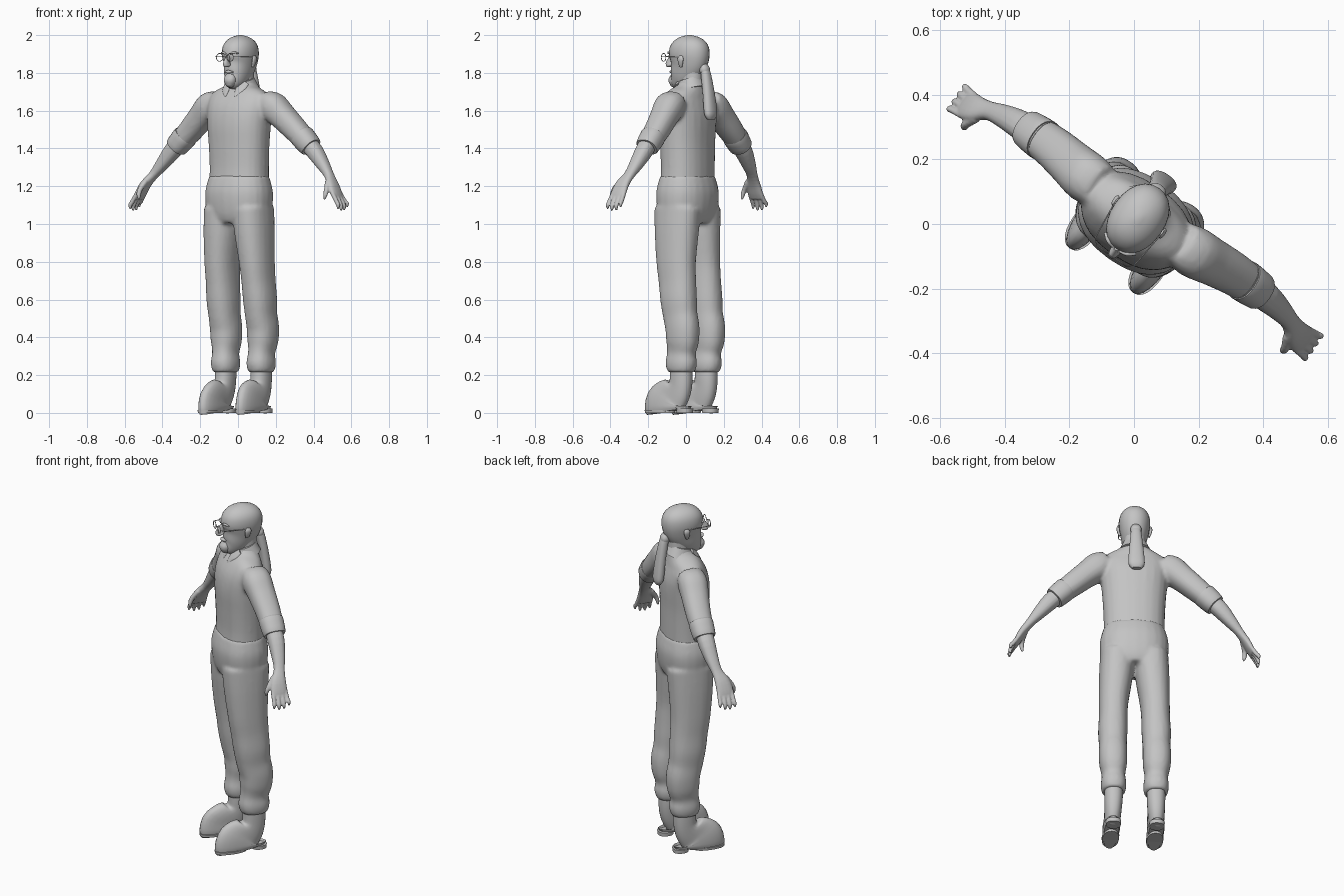
import bpy, bmesh, math
from mathutils import Vector, Matrix

TURN = math.radians(-35)          # the figure stands turned about z
grey = bpy.data.materials.new("plain grey")
grey.diffuse_color = (0.55, 0.55, 0.55, 1)


def smooth_rings(rings, sub):
    """Catmull-Rom steps between rings of (x, y, z, a, b)."""
    out, n = [], len(rings)
    for i in range(n - 1):
        p = [Vector(rings[min(max(k, 0), n - 1)]) for k in (i - 1, i, i + 1, i + 2)]
        for s in range(sub):
            t = s / sub
            out.append(0.5 * (2 * p[1] + (p[2] - p[0]) * t
                       + (2 * p[0] - 5 * p[1] + 4 * p[2] - p[3]) * t * t
                       + (3 * p[1] - p[0] - 3 * p[2] + p[3]) * t ** 3))
    return out + [Vector(rings[-1])]


def loft(bm, rings, sides=24, sub=3, power=2.3):
    """Closed skin over rings; a is the sideways half size, b the depth."""
    rings = smooth_rings(rings, sub)
    loops = []
    for i, r in enumerate(rings):
        lo, hi = rings[max(i - 1, 0)], rings[min(i + 1, len(rings) - 1)]
        d = Vector(hi[:3]) - Vector(lo[:3])
        d.normalize()
        ref = Vector((0, 0, 1)) if abs(d.y) > 0.9 else Vector((0, 1, 0))
        u = ref.cross(d).normalized()
        v = d.cross(u)
        loop = []
        for k in range(sides):
            c, s = math.cos(k * math.tau / sides), math.sin(k * math.tau / sides)
            c = math.copysign(abs(c) ** (2 / power), c)
            s = math.copysign(abs(s) ** (2 / power), s)
            loop.append(bm.verts.new(Vector(r[:3]) + u * c * r[3] + v * s * r[4]))
        loops.append(loop)
    for p, q in zip(loops, loops[1:]):
        for k in range(sides):
            j = (k + 1) % sides
            bm.faces.new((p[k], p[j], q[j], q[k]))
    bm.faces.new(loops[0][::-1])
    bm.faces.new(loops[-1])


def finish(ob, mirror=False, voxel=0, angle=50):
    ob.data.materials.clear()
    ob.data.materials.append(grey)
    ob.rotation_euler.z = TURN
    if mirror:
        ob.modifiers.new("Mirror", 'MIRROR').use_mirror_merge = False
    if voxel:
        m = ob.modifiers.new("Blend", 'REMESH')
        m.mode, m.voxel_size, m.use_smooth_shade = 'VOXEL', voxel, True
        s = ob.modifiers.new("Relax", 'SMOOTH')
        s.factor, s.iterations = 0.5, 3
    bpy.ops.object.select_all(action='DESELECT')
    ob.select_set(True)
    bpy.context.view_layer.objects.active = ob
    if voxel:
        bpy.ops.object.shade_smooth()
    else:
        bpy.ops.object.shade_smooth_by_angle(angle=math.radians(angle))
    return ob


def part(name, lofts, mirror=False, voxel=0, **kw):
    bm = bmesh.new()
    for rings in lofts:
        loft(bm, rings, **kw)
    bmesh.ops.recalc_face_normals(bm, faces=bm.faces)
    me = bpy.data.meshes.new(name)
    bm.to_mesh(me)
    bm.free()
    ob = bpy.data.objects.new(name, me)
    bpy.context.collection.objects.link(ob)
    return finish(ob, mirror, voxel)


def upright(rows):
    """Rows of (z, a, b, y) on the centre line."""
    return [(0, y, z, a, b) for z, a, b, y in rows]


# Trousers: hips and a gathered leg, mirrored and blended
hips = upright([(1.005, .155, .11, .01), (1.04, .172, .128, .01), (1.1, .184, .14, .01),
                (1.17, .186, .143, .01), (1.23, .173, .13, .01), (1.255, .165, .122, .01)])
leg = [(.115, .05, .215, .058, .07), (.115, .05, .235, .066, .08), (.115, .05, .27, .069, .085),
       (.116, .052, .32, .063, .078), (.118, .06, .38, .074, .088), (.119, .06, .45, .077, .092),
       (.118, .045, .52, .075, .094), (.118, .035, .6, .079, .1), (.115, .025, .7, .077, .104),
       (.112, .015, .8, .08, .11), (.1, .01, .95, .09, .122), (.09, .01, 1.08, .095, .13)]
part("trousers", [hips, leg], mirror=True, voxel=.011)

# Shirt: torso and rolled sleeves, blended
torso = upright([(1.21, .166, .122, .01), (1.3, .165, .12, .012), (1.42, .17, .122, .01),
                 (1.52, .178, .126, .01), (1.6, .186, .12, .015), (1.66, .185, .1, .025),
                 (1.7, .15, .08, .035), (1.73, .09, .066, .04), (1.76, .066, .06, .04)])
sleeve = [(.15, .035, 1.65, .06, .07), (.2, .035, 1.622, .078, .08), (.26, .042, 1.57, .07, .074),
          (.33, .05, 1.505, .064, .068), (.39, .052, 1.45, .058, .062), (.41, .052, 1.43, .052, .056)]
part("shirt", [torso, sleeve], mirror=True, voxel=.011)

# Turned-up sleeve cuffs
part("sleeve_cuff", [[(.375, .052, 1.467, .057, .061), (.38, .052, 1.462, .063, .066),
                      (.432, .052, 1.411, .058, .061), (.436, .052, 1.407, .05, .053)]], mirror=True)

# Collar band and flaps
part("collar", [[(0, .048, 1.712, .088, .075), (0, .04, 1.74, .077, .068),
                 (0, .033, 1.765, .068, .062)]])
part("collar_flap", [[(.062, -.012, 1.748, .018, .005), (.045, -.046, 1.715, .026, .006),
                      (.03, -.072, 1.675, .006, .004)]], mirror=True, sides=12)

# Forearm, palm, fingers and thumb
arm = [(.395, .05, 1.45, .044, .046), (.46, .05, 1.385, .045, .046), (.52, .042, 1.315, .034, .037),
       (.568, .03, 1.258, .023, .03), (.605, .012, 1.21, .021, .042),
       (.63, .006, 1.165, .018, .047), (.645, .005, 1.135, .013, .043)]
hand = [arm]
for i, low in enumerate((1.08, 1.07, 1.073, 1.088)):
    y = .006 + (i - 1.5) * .024
    spread = (i - 1.5) * .004
    hand.append([(.63, y, 1.165, .011, .011), (.659, y + spread / 2, 1.12, .0115, .0105),
                 (.672, y + spread, low + .02, .0105, .01), (.67, y + spread, low, .005, .005)])
hand.append([(.588, -.01, 1.225, .014, .016), (.602, -.042, 1.185, .013, .013),
             (.603, -.055, 1.155, .012, .011), (.598, -.057, 1.13, .005, .005)])
part("forearm_and_hand", hand, mirror=True, voxel=.005, sides=16)

# Boots: body, front sole and heel
boot = [(.12, -.028, .008, .04, .14), (.12, -.03, .03, .046, .146), (.12, -.027, .06, .045, .138),
        (.118, -.008, .085, .044, .112), (.117, .025, .11, .046, .083), (.116, .045, .145, .048, .065),
        (.115, .05, .19, .05, .062), (.115, .05, .24, .05, .062)]
part("boot", [boot], mirror=True)
part("boot_sole", [[(.12, -.085, 0, .045, .089), (.12, -.085, .015, .047, .091)],
                   [(.118, .075, 0, .04, .042), (.118, .075, .022, .042, .044)]], mirror=True, sub=1)

# Head, neck and ears
skull = upright([(1.733, .022, .022, -.07), (1.742, .036, .038, -.06), (1.765, .053, .064, -.035),
                 (1.79, .063, .08, -.016), (1.825, .071, .097, .004), (1.86, .079, .11, .016),
                 (1.9, .085, .115, .021), (1.94, .081, .108, .022), (1.97, .065, .086, .022),
                 (1.99, .038, .052, .022), (2.0, .008, .01, .022)])
part("head", [skull], power=2.15)
part("neck", [upright([(1.68, .062, .062, .045), (1.76, .058, .06, .042), (1.84, .058, .066, .035)])])
part("ear", [[(.078, .022, 1.832, .006, .008), (.085, .024, 1.85, .007, .014),
              (.089, .027, 1.875, .008, .018), (.085, .028, 1.89, .004, .01)]], mirror=True, sides=12)

# Face: nose, brow, lips, chin beard
part("nose", [upright([(1.892, .008, .012, -.088), (1.87, .01, .02, -.096), (1.85, .014, .026, -.103),
                       (1.84, .017, .022, -.1), (1.834, .011, .012, -.098)])], sides=12)
part("eyebrow", [[(.012, -.094, 1.9, .004, .005), (.035, -.088, 1.908, .006, .007),
                  (.058, -.073, 1.902, .003, .004)]], mirror=True, sides=10)
part("lips", [[(-.026, -.078, 1.803, .003, .006), (0, -.09, 1.806, .009, .012),
               (.026, -.078, 1.803, .003, .006)]], sides=10)
part("chin_beard", [upright([(1.727, .014, .014, -.082), (1.745, .03, .03, -.075),
                             (1.77, .034, .032, -.07), (1.793, .024, .018, -.07)])], sides=16)

# Glasses: round rims, bridge and side pieces
bpy.ops.mesh.primitive_torus_add(major_radius=.021, minor_radius=.002,
                                 major_segments=20, minor_segments=6)
rim = bpy.context.object
rim.name = "glasses_rim"
rim.data.transform(Matrix.Translation((.034, -.121, 1.882)) @ Matrix.Rotation(math.pi / 2, 4, 'X'))
finish(rim, mirror=True)
wire = .002
part("glasses_bridge", [[(-.014, -.121, 1.885, wire, wire), (0, -.123, 1.889, wire, wire),
                         (.014, -.121, 1.885, wire, wire)]], sides=6)
part("glasses_arm", [[(.055, -.121, 1.885, wire, wire), (.074, -.105, 1.885, wire, wire),
                      (.088, .03, 1.885, wire, wire)]], mirror=True, sides=6, sub=1)

# Ponytail with its tie
part("ponytail", [[(0, .105, 1.835, .018, .016), (0, .122, 1.815, .026, .022),
                   (0, .133, 1.77, .031, .025), (0, .147, 1.69, .038, .026),
                   (0, .157, 1.61, .044, .027), (0, .161, 1.575, .042, .024),
                   (0, .162, 1.553, .026, .014)]])
part("hair_tie", [[(0, .112, 1.838, .024, .02), (0, .12, 1.82, .03, .026),
                   (0, .124, 1.805, .028, .024)]])
